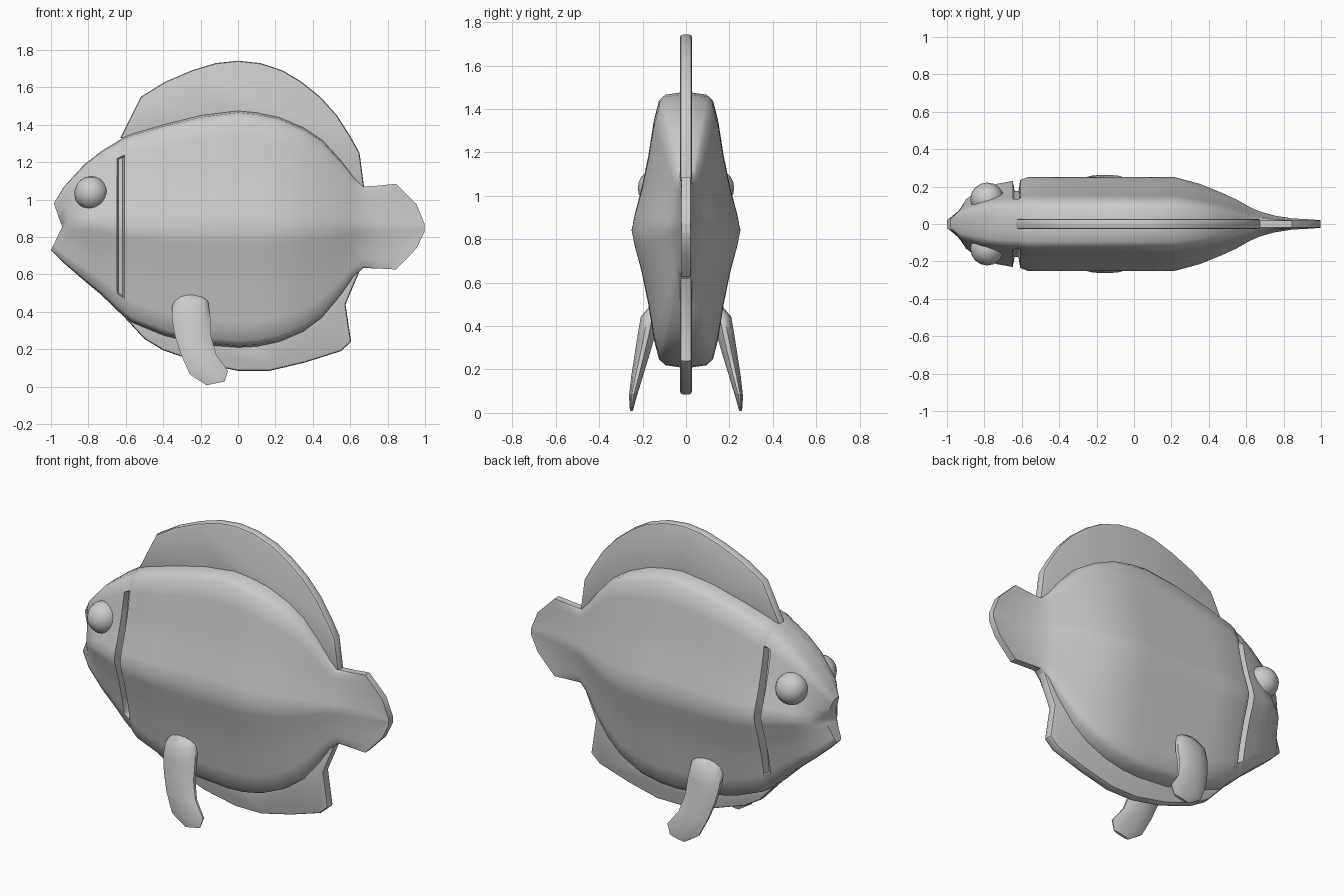
import bpy, bmesh, math


def finish(bm, name, angle=35):
    bmesh.ops.recalc_face_normals(bm, faces=bm.faces)
    me = bpy.data.meshes.new(name)
    bm.to_mesh(me)
    bm.free()
    me.shade_smooth()
    me.set_sharp_from_angle(angle=math.radians(angle))
    ob = bpy.data.objects.new(name, me)
    bpy.context.collection.objects.link(ob)
    return ob


def loft(name, rings, angle=35):
    # Skin closed rings; ends are capped with strips across the ring
    bm = bmesh.new()
    vs = [[bm.verts.new(p) for p in r] for r in rings]
    n = len(vs[0])
    for a, b in zip(vs, vs[1:]):
        for i in range(n):
            j = (i + 1) % n
            bm.faces.new((a[i], a[j], b[j], b[i]))
    for r in (vs[0], vs[-1]):
        for i in range(n // 2 - 1):
            bm.faces.new((r[i], r[i + 1], r[n - 2 - i], r[n - 1 - i]))
    return finish(bm, name, angle)


def plate(name, outline, half):
    # Thin fin with bevelled rim
    bm = bmesh.new()
    f = bm.faces.new([bm.verts.new((x, -half, z)) for x, z in outline])
    ext = bmesh.ops.extrude_face_region(bm, geom=[f])
    moved = [v for v in ext["geom"] if isinstance(v, bmesh.types.BMVert)]
    bmesh.ops.translate(bm, verts=moved, vec=(0, 2 * half, 0))
    rim = [e for e in bm.edges if abs(e.verts[0].co.y - e.verts[1].co.y) < 1e-5]
    bmesh.ops.bevel(bm, geom=rim, offset=0.014, segments=2, affect='EDGES', profile=0.5)
    return finish(bm, name, 40)


# Body and tail: (x, top, bottom, half width)
stations = [
    (-0.98, 0.98, 0.73, 0.05), (-0.93, 1.07, 0.66, 0.13), (-0.82, 1.19, 0.565, 0.19),
    (-0.73, 1.26, 0.49, 0.215), (-0.648, 1.31, 0.41, 0.23), (-0.638, 1.317, 0.40, 0.225),
    (-0.618, 1.328, 0.385, 0.225), (-0.608, 1.335, 0.375, 0.235), (-0.57, 1.35, 0.345, 0.25),
    (-0.4, 1.40, 0.275, 0.25), (-0.2, 1.45, 0.225, 0.25), (0.0, 1.475, 0.21, 0.25),
    (0.1, 1.465, 0.215, 0.25), (0.22, 1.44, 0.24, 0.25), (0.35, 1.385, 0.295, 0.215),
    (0.45, 1.32, 0.37, 0.175), (0.55, 1.21, 0.49, 0.13), (0.62, 1.12, 0.59, 0.09),
    (0.67, 1.07, 0.635, 0.068), (0.75, 1.075, 0.632, 0.045), (0.845, 1.085, 0.627, 0.03),
    (0.955, 0.975, 0.74, 0.024), (0.998, 0.87, 0.83, 0.02)]
half_section = [(1, 0.12), (0.985, 0.38), (0.94, 0.5), (0.8, 0.59), (0.78, 0.6), (0.55, 0.69),
                (0.3, 0.82), (0.12, 0.94), (0, 1)]
half_section += [(-u, w) for u, w in half_section[-2::-1]]
rings = []
for k, (x, top, bot, hw) in enumerate(stations):
    mid, h = (top + bot) / 2, (top - bot) / 2
    side = []
    for u, w in half_section:
        y = max(hw * w, min(hw, 0.02))
        if k in (5, 6) and abs(u) < 0.79:       # gill slit
            y *= 0.78
        px = x
        if k == 0:                              # mouth notch
            px = -0.94 - (0.045 if u > 0 else 0.06) * min(1, abs(u))
        elif k == 1:
            px = x + 0.03 * (1 - min(1, abs(u) / 0.8))
        side.append((px, y, mid + h * u))
    rings.append(side + [(a, -b, c) for a, b, c in reversed(side)])
loft("body", rings, 38)

# Back fin and belly fin
plate("dorsal_fin", [
    (-0.63, 1.33), (-0.52, 1.55), (-0.39, 1.63), (-0.25, 1.69), (-0.12, 1.73), (0, 1.743),
    (0.12, 1.73), (0.24, 1.69), (0.34, 1.63), (0.44, 1.55), (0.53, 1.45), (0.6, 1.34),
    (0.65, 1.25), (0.675, 1.06), (0.5, 1.1), (0, 1.35), (-0.4, 1.3)], 0.028)
plate("anal_fin", [
    (-0.62, 0.385), (-0.5, 0.255), (-0.4, 0.195), (-0.2, 0.125), (0, 0.085), (0.17, 0.085),
    (0.36, 0.13), (0.55, 0.19), (0.605, 0.24), (0.575, 0.44), (0.66, 0.64), (0.5, 0.6),
    (0, 0.3), (-0.4, 0.4)], 0.028)

# Side fins: (x, y, z, half width, half thickness, tilt)
fin = [(-0.25, 0.14, 0.49, 0.075, 0.03, 0), (-0.255, 0.165, 0.44, 0.1, 0.045, 0.1),
       (-0.25, 0.182, 0.36, 0.107, 0.042, 0), (-0.24, 0.202, 0.27, 0.1, 0.036, 0),
       (-0.21, 0.225, 0.17, 0.098, 0.028, 0), (-0.155, 0.245, 0.075, 0.105, 0.018, 0.1),
       (-0.12, 0.251, 0.018, 0.05, 0.008, 0.2)]
for s, label in ((1, "left"), (-1, "right")):
    rings = []
    for x, y, z, a, b, t in fin:
        ring = []
        for i in range(12):
            q = math.tau * (i + 0.5) / 12
            dx = a * math.cos(q)
            ring.append((x + dx, s * (y + b * math.sin(q)), z + t * dx))
        rings.append(ring)
    loft(label + "_pectoral_fin", rings, 50)

    # Eyes
    bm = bmesh.new()
    bmesh.ops.create_uvsphere(bm, u_segments=16, v_segments=10, radius=0.09)
    bmesh.ops.translate(bm, verts=bm.verts, vec=(-0.785, s * 0.132, 1.035))
    finish(bm, label + "_eye", 60)
